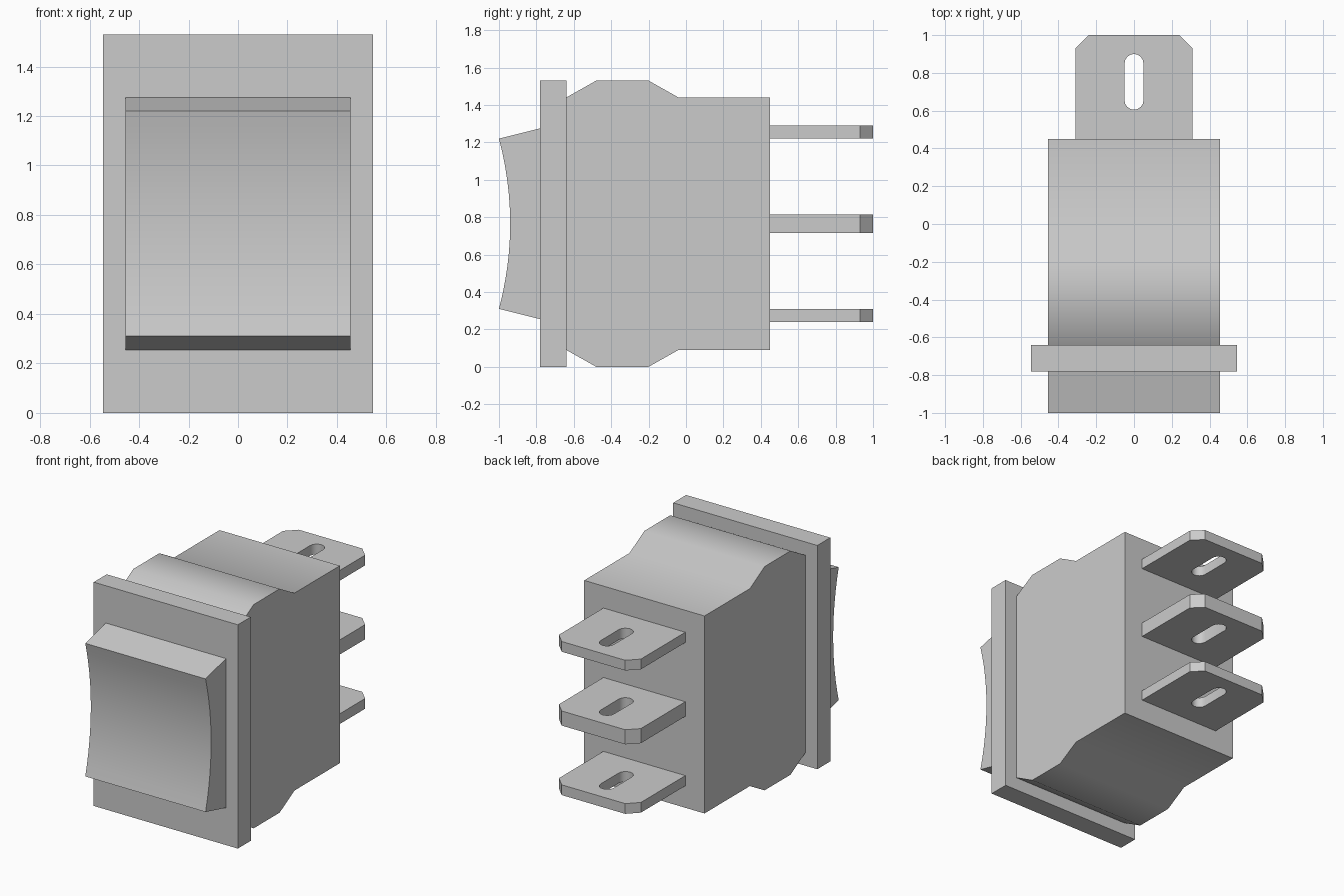
import bpy, bmesh, math

if "Cube" in bpy.data.objects:
    bpy.data.objects.remove(bpy.data.objects["Cube"])

MID = 0.765  # mid height of the switch


def finish(obj):
    bpy.ops.object.select_all(action='DESELECT')
    obj.select_set(True)
    bpy.context.view_layer.objects.active = obj
    bpy.ops.object.shade_smooth_by_angle(angle=math.radians(30))


def side_prism(name, profile, half_width):
    """Extrude a (y, z) profile across x."""
    bm = bmesh.new()
    face = bm.faces.new([bm.verts.new((-half_width, y, z)) for y, z in profile])
    ext = bmesh.ops.extrude_face_region(bm, geom=[face])
    moved = [v for v in ext['geom'] if isinstance(v, bmesh.types.BMVert)]
    bmesh.ops.translate(bm, verts=moved, vec=(2 * half_width, 0, 0))
    bmesh.ops.recalc_face_normals(bm, faces=bm.faces)
    mesh = bpy.data.meshes.new(name)
    bm.to_mesh(mesh)
    bm.free()
    obj = bpy.data.objects.new(name, mesh)
    bpy.context.collection.objects.link(obj)
    finish(obj)
    return obj


def terminal(name, z, thickness):
    """Flat blade with clipped corners and a rounded slot."""
    outline = [(-0.31, 0.45), (0.31, 0.45), (0.31, 0.93), (0.24, 1.0),
               (-0.24, 1.0), (-0.31, 0.93)]
    slot = []
    for i in range(9):
        a = math.pi * i / 8
        slot.append((0.05 * math.cos(a), 0.85 + 0.05 * math.sin(a)))
    for i in range(9):
        a = math.pi + math.pi * i / 8
        slot.append((0.05 * math.cos(a), 0.655 + 0.05 * math.sin(a)))
    curve = bpy.data.curves.new(name, 'CURVE')
    curve.dimensions = '2D'
    curve.fill_mode = 'BOTH'
    curve.extrude = thickness / 2
    for loop in (outline, slot):
        spline = curve.splines.new('POLY')
        spline.points.add(len(loop) - 1)
        for p, (x, y) in zip(spline.points, loop):
            p.co = (x, y, 0, 1)
        spline.use_cyclic_u = True
    obj = bpy.data.objects.new(name, curve)
    bpy.context.collection.objects.link(obj)
    obj.location.z = z
    bpy.ops.object.select_all(action='DESELECT')
    obj.select_set(True)
    bpy.context.view_layer.objects.active = obj
    bpy.ops.object.convert(target='MESH')
    obj = bpy.context.view_layer.objects.active
    # weld caps to the walls
    bm = bmesh.new()
    bm.from_mesh(obj.data)
    bmesh.ops.remove_doubles(bm, verts=bm.verts, dist=0.0005)
    bmesh.ops.recalc_face_normals(bm, faces=bm.faces)
    bm.to_mesh(obj.data)
    bm.free()
    finish(obj)


# Housing with snap-in ridges on top and bottom
half = [(-0.64, 0.675), (-0.48, 0.765), (-0.20, 0.765), (-0.04, 0.675), (0.45, 0.675)]
side_prism("housing", [(y, MID + h) for y, h in half]
           + [(y, MID - h) for y, h in reversed(half)], 0.455)

# Front bezel plate
side_prism("bezel", [(-0.78, 0), (-0.64, 0), (-0.64, 1.53), (-0.78, 1.53)], 0.545)

# Rocker button with a concave face
steps = 12
face = []
for i in range(steps + 1):
    t = 2 * i / steps - 1
    face.append((-0.94 - 0.06 * t * t, MID + 0.455 * t))
side_prism("rocker_button", [(-0.78, 0.255)] + face + [(-0.78, 1.275)], 0.455)

# Three solder terminals
for label, z, thick in (("lower", 0.275, 0.07), ("middle", 0.765, 0.10), ("upper", 1.255, 0.07)):
    terminal(label + "_terminal", z, thick)
